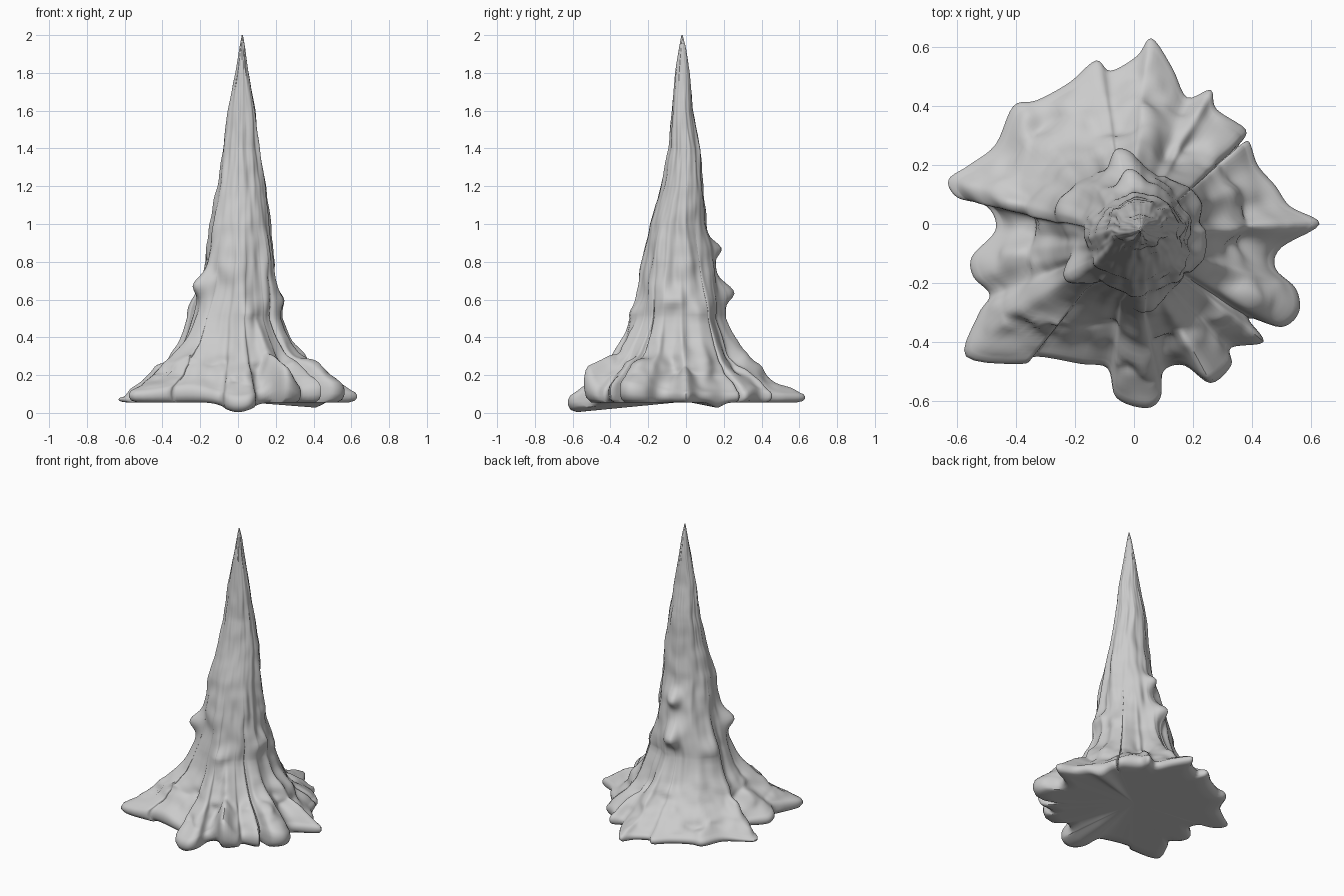
import bpy, bmesh, math
from mathutils import Vector, noise

if "Cube" in bpy.data.objects:
    bpy.data.objects.remove(bpy.data.objects["Cube"])

# Plan outline of the foot, counter-clockwise from +x
OUT = [(.63, 0), (.53, .06), (.48, .13), (.42, .20), (.39, .28), (.355, .265), (.38, .32), (.28, .39),
       (.26, .455), (.18, .43), (.13, .53), (.06, .63), (.01, .57), (-.08, .52), (-.13, .555),
       (-.22, .48), (-.33, .42), (-.41, .40), (-.47, .27), (-.56, .20), (-.63, .15), (-.60, .09),
       (-.50, .06), (-.47, -.02), (-.55, -.11), (-.545, -.18), (-.49, -.24), (-.53, -.31),
       (-.57, -.45), (-.38, -.475), (-.33, -.45), (-.18, -.475), (-.09, -.49), (-.06, -.59),
       (.04, -.625), (.09, -.59), (.10, -.50), (.17, -.48), (.26, -.54), (.33, -.48), (.33, -.42),
       (.44, -.40), (.39, -.32), (.50, -.35), (.56, -.30), (.55, -.22), (.48, -.15), (.50, -.08)]

# Spire section: z, x min, x max, y min, y max
CORE = [(.5, -.25, .225, -.26, .20), (.6, -.22, .22, -.245, .19), (.7, -.19, .20, -.235, .17),
        (.8, -.17, .195, -.22, .15), (1.0, -.145, .165, -.19, .105), (1.2, -.105, .145, -.13, .088),
        (1.4, -.08, .115, -.092, .075), (1.6, -.055, .095, -.075, .035), (1.8, -.012, .055, -.058, .02),
        (1.93, .008, .038, -.036, 0), (2.0, .02, .026, -.024, -.018)]

# Knobs on the spire: angle, z, height, angular width, z width
KNOBS = [(100, .64, .085, 13, .06), (98, .87, .065, 14, .05), (212, .68, .06, 13, .06),
         (285, .52, .045, 13, .06), (350, .60, .03, 15, .05), (25, .53, .04, 14, .06),
         (150, .55, .035, 15, .06), (245, .80, .015, 18, .10)]

# Rim top height changes: angle, rise, angular width
RIM = [(295, .13, 7), (325, .06, 18), (270, -.02, 8), (240, .04, 14), (167, -.03, 12), (205, .03, 10),
       (50, .03, 8), (90, -.01, 20)]


def gauss(d, w):
    return math.exp(-(d / w) ** 2)


def adiff(a, b):
    return (a - b + 180) % 360 - 180


def fbm(p):
    return noise.noise(p) + .5 * noise.noise(p * 2.1)


def smooth_outline(sub):
    n, res = len(OUT), []
    for i in range(n):
        a, b, c, d = [Vector(OUT[(i + k) % n]) for k in (-1, 0, 1, 2)]
        for k in range(sub):
            t = k / sub
            res.append(.5 * (2 * b + (c - a) * t + (2 * a - 5 * b + 4 * c - d) * t * t
                             + (3 * b - a - 3 * c + d) * t ** 3))
    return res


def core(p, z):
    """Spire surface point in the direction of outline point p at height z."""
    for lo, hi in zip(CORE, CORE[1:]):
        if z <= hi[0]:
            break
    t = min(1, (z - lo[0]) / (hi[0] - lo[0]))
    x0, x1, y0, y1 = [lo[k] + (hi[k] - lo[k]) * t for k in (1, 2, 3, 4)]
    u = p.normalized()
    ang = math.degrees(math.atan2(u.y, u.x))
    fade = max(0, 1 - (z - .5) / .5)
    s = 1 + .22 * (p.length - .53) / .53 * fade
    # vertical flutes and ripples
    s += .10 * fbm(Vector((u.x * 2.6, u.y * 2.6, z * 2.2))) + .05 * noise.noise(Vector((u.x * 2, u.y * 2, z * 11)))
    add = sum(h * gauss(adiff(ang, a), w) * gauss(z - kz, zw) for a, kz, h, w, zw in KNOBS)
    return Vector(((x0 + x1) / 2 + u.x * ((x1 - x0) / 2 * s + add),
                   (y0 + y1) / 2 + u.y * ((y1 - y0) / 2 * s + add), z))


def column(p):
    """One profile from the underside, round the rim, up the apron and spire."""
    ang = math.degrees(math.atan2(p.y, p.x))
    zb = .055 - .055 * gauss(adiff(ang, 270), 11) - .03 * gauss(adiff(ang, 22), 6)
    zr = .115 + sum(h * gauss(adiff(ang, a), w) for a, h, w in RIM)
    col = [Vector((p.x * k, p.y * k, zb + (.06 - zb) * (1 - k))) for k in (.5, .8, .93)]
    for k, f in ((.98, .15), (1, .4), (1, .65), (.985, .88)):
        col.append(Vector((p.x * k, p.y * k, zb + (zr - zb) * f)))
    top = core(p, .5)
    start = Vector((p.x * .96, p.y * .96, zr))
    N = 26
    for i in range(N):
        s = i / N
        q = start.lerp(top, s)
        q.z = zr + (.5 - zr) * (.62 * s + .38 * s ** 5)
        m = math.sin(math.pi * s)
        q.z += m * .045 * fbm(Vector((q.x * 7, q.y * 7, 3)))
        q.z -= .05 * gauss((q.xy - Vector((-.31, .30))).length, .09) * m
        r = 1 + m * .10 * fbm(Vector((q.x * 6, q.y * 6, q.z * 8)))
        q.x *= r
        q.y *= r
        col.append(q)
    col += [core(p, .5 + 1.5 * i / 80) for i in range(81)]
    return col


# Stalagmite body lofted from the columns
cols = [column(p) for p in smooth_outline(5)]
bm = bmesh.new()
grid = [[bm.verts.new(v) for v in c] for c in cols]
n = len(grid)
for i in range(n):
    a, b = grid[i], grid[(i + 1) % n]
    for j in range(len(a) - 1):
        bm.faces.new((a[j], b[j], b[j + 1], a[j + 1]))
under, tip = bm.verts.new((0, 0, .06)), bm.verts.new((.023, -.021, 2.0))
for i in range(n):
    a, b = grid[i], grid[(i + 1) % n]
    bm.faces.new((under, b[0], a[0]))
    bm.faces.new((tip, a[-1], b[-1]))
bmesh.ops.recalc_face_normals(bm, faces=bm.faces)
mesh = bpy.data.meshes.new("stalagmite")
bm.to_mesh(mesh)
bm.free()
body = bpy.data.objects.new("stalagmite", mesh)
bpy.context.collection.objects.link(body)
bpy.context.view_layer.objects.active = body
body.select_set(True)
bpy.ops.object.shade_smooth_by_angle(angle=math.radians(50))
